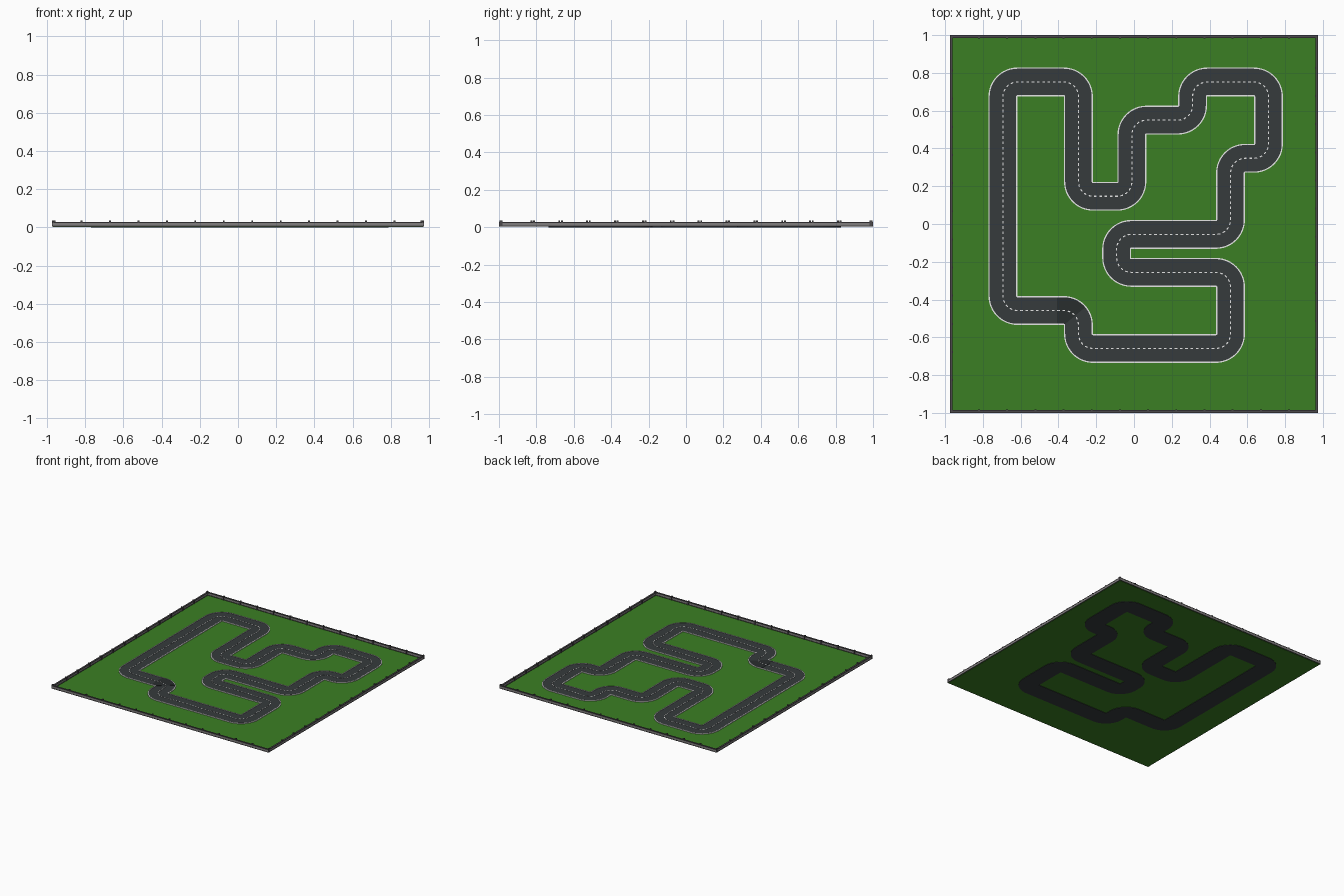
import bpy, bmesh, math
from mathutils import Vector

if "Cube" in bpy.data.objects:
    bpy.data.objects.remove(bpy.data.objects["Cube"])


def mat(name, r, g, b):
    m = bpy.data.materials.new(name)
    m.diffuse_color = (r, g, b, 1)
    m.use_nodes = True
    m.node_tree.nodes["Principled BSDF"].inputs["Base Color"].default_value = m.diffuse_color
    return m


GRASS = mat("grass green", 0.043, 0.212, 0.017)
ASPHALT = mat("asphalt", 0.037, 0.044, 0.046)
DARK = mat("dark asphalt", 0.022, 0.026, 0.027)
WHITE = mat("line white", 0.8, 0.8, 0.8)
GREY = mat("rail grey", 0.22, 0.21, 0.21)
POST = mat("post dark grey", 0.07, 0.065, 0.07)


def finish(bm, name, material):
    bmesh.ops.recalc_face_normals(bm, faces=bm.faces)
    me = bpy.data.meshes.new(name)
    bm.to_mesh(me)
    bm.free()
    me.materials.append(material)
    ob = bpy.data.objects.new(name, me)
    bpy.context.collection.objects.link(ob)
    return ob


def add_box(bm, x0, x1, y0, y1, z0, z1):
    vs = bmesh.ops.create_cube(bm, size=1)["verts"]
    for v in vs:
        v.co = Vector(((x0 + x1) / 2 + v.co.x * (x1 - x0),
                       (y0 + y1) / 2 + v.co.y * (y1 - y0),
                       (z0 + z1) / 2 + v.co.z * (z1 - z0)))


# Track layout: corners of the centre line, each rounded by radius R
H, R = 0.076, 0.077
CORNERS = [Vector(c) for c in [
    (-0.694, 0.752), (-0.294, 0.752), (-0.294, 0.147), (-0.011, 0.147),
    (-0.011, 0.55), (0.31, 0.55), (0.31, 0.752), (0.712, 0.752),
    (0.712, 0.348), (0.511, 0.348), (0.511, -0.055), (-0.092, -0.055),
    (-0.092, -0.256), (0.511, -0.256), (0.511, -0.659), (-0.294, -0.659),
    (-0.294, -0.458), (-0.694, -0.458)]]


def centre_line():
    """List of (point, left normal) around the closed track."""
    out = []
    n = len(CORNERS)
    for i, c in enumerate(CORNERS):
        d0 = (c - CORNERS[i - 1]).normalized()
        d1 = (CORNERS[(i + 1) % n] - c).normalized()
        pivot = c + (d1 - d0) * R
        for k in range(13):
            a = k / 12 * math.pi / 2
            t = d0 * math.cos(a) + d1 * math.sin(a)
            p = pivot - d1 * R * math.cos(a) + d0 * R * math.sin(a)
            out.append((p, Vector((-t.y, t.x))))
    return out


def add_strip(bm, line, a, b, z0, z1, closed=True):
    """Rectangular section swept along the line between offsets a and b."""
    rings = [[bm.verts.new((*(p + n * o), z)) for o, z in
              ((a, z0), (b, z0), (b, z1), (a, z1))] for p, n in line]
    for i in range(len(rings) if closed else len(rings) - 1):
        r0, r1 = rings[i], rings[(i + 1) % len(rings)]
        for k in range(4):
            m = (k + 1) % 4
            bm.faces.new((r0[k], r0[m], r1[m], r1[k]))
    if not closed:
        bm.faces.new(rings[0])
        bm.faces.new(rings[-1])


LINE = centre_line()

# Grass field
bm = bmesh.new()
add_box(bm, -0.97, 0.97, -0.995, 0.995, 0.003, 0.006)
finish(bm, "grass_field", GRASS)

# Road surface
bm = bmesh.new()
add_strip(bm, LINE, -H, H, 0.0, 0.009)
finish(bm, "road", ASPHALT)

# White edge lines
bm = bmesh.new()
for s in (-1, 1):
    add_strip(bm, LINE, s * (H - 0.006), s * (H + 0.0005), 0.006, 0.0115)
finish(bm, "edge_lines", WHITE)

# Dashed centre line, walked along the path
bm = bmesh.new()
lengths = [(LINE[(i + 1) % len(LINE)][0] - LINE[i][0]).length for i in range(len(LINE))]
total = sum(lengths)
count = round(total / 0.028)


def at(s):
    i = 0
    while s > lengths[i] and i < len(lengths) - 1:
        s -= lengths[i]
        i += 1
    f = min(1, s / max(lengths[i], 1e-9))
    (p0, n0), (p1, n1) = LINE[i], LINE[(i + 1) % len(LINE)]
    return p0.lerp(p1, f), n0.lerp(n1, f).normalized()


for k in range(count):
    s = k * total / count
    add_strip(bm, [at(s), at(s + 0.014)], -0.003, 0.003, 0.008, 0.0115, closed=False)
finish(bm, "centre_dashes", WHITE)

# Dark start patch: part of a corner plus a short straight
pivot = Vector((-0.294 - R, -0.458 - R))
patch = []
for k in range(9):
    a = math.radians(40 + 50 * k / 8)
    d = Vector((math.cos(a), math.sin(a)))
    patch.append((pivot + d * R, -d))
patch.append((pivot + Vector((-0.037, R)), Vector((0, -1))))
bm = bmesh.new()
add_strip(bm, patch, -0.07, 0.07, 0.008, 0.0105, closed=False)
finish(bm, "start_patch", DARK)

# Barrier: grey wall band between two dark rails, on four sides
X, Y, T = 0.975, 1.0, 0.014
for name, material, z0, z1, t, inset in (
        ("barrier_band", GREY, 0.010, 0.024, T - 0.003, 0.001),
        ("barrier_lower_rail", POST, 0.005, 0.010, T, 0.0),
        ("barrier_upper_rail", POST, 0.024, 0.029, T, 0.0)):
    bm = bmesh.new()
    x, y = X - inset, Y - inset
    for s in (-1, 1):
        add_box(bm, *sorted((s * x, s * (x - t))), -y, y, z0, z1)
        add_box(bm, -x + t, x - t, *sorted((s * y, s * (y - t))), z0, z1)
    finish(bm, name, material)

# Barrier posts at even spacing
bm = bmesh.new()
for s in (-1, 1):
    for k in range(14):
        c = -0.97 + k * 1.94 / 13
        add_box(bm, c - 0.005, c + 0.005, *sorted((s * (Y - 0.002), s * (Y - 0.018))), 0.004, 0.036)
    for k in range(12):
        c = (k - 5.5) * 0.149 + s * 0.007
        add_box(bm, *sorted((s * (X - 0.002), s * (X - 0.018))), c - 0.005, c + 0.005, 0.004, 0.036)
finish(bm, "barrier_posts", POST)
